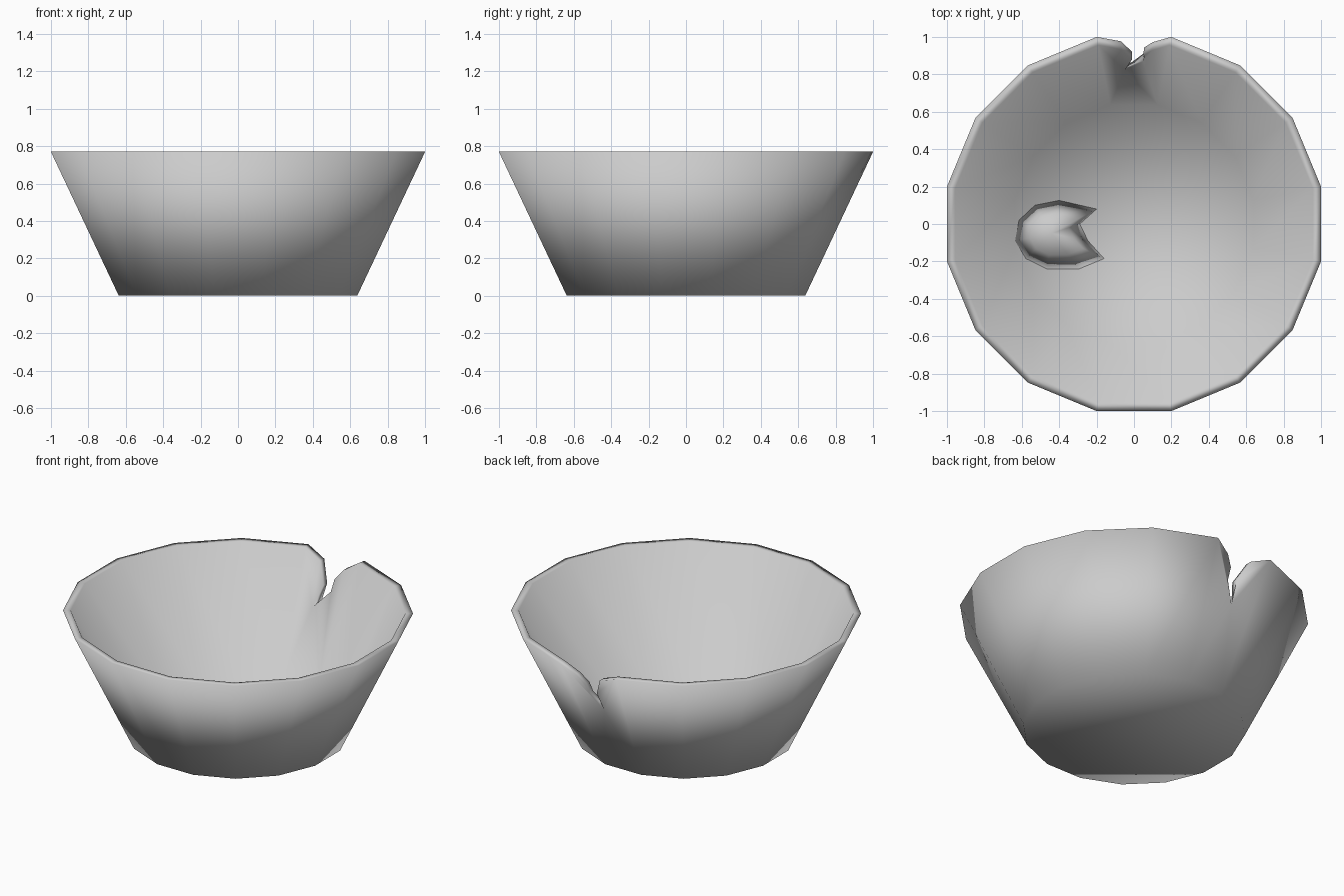
import bpy, bmesh
from math import cos, sin, pi

SIDES = 16
HEIGHT, FLOOR = 0.77, 0.06
R_BASE, R_RIM, WALL = 0.65, 1.02, 0.045
FLAT = cos(pi / SIDES)          # flat-to-corner ratio of the polygon

if "Cube" in bpy.data.objects:
    bpy.data.objects.remove(bpy.data.objects["Cube"], do_unlink=True)

clay = bpy.data.materials.new("pale_grey_clay")
clay.use_nodes = True
clay.diffuse_color = (0.6, 0.6, 0.6, 1)
bsdf = next(n for n in clay.node_tree.nodes if n.type == 'BSDF_PRINCIPLED')
bsdf.inputs["Base Color"].default_value = clay.diffuse_color
bsdf.inputs["Roughness"].default_value = 0.8


def finish(bm, name):
    """Turn a bmesh into a smooth object with consistent normals."""
    bmesh.ops.recalc_face_normals(bm, faces=bm.faces)
    mesh = bpy.data.meshes.new(name)
    bm.to_mesh(mesh)
    bm.free()
    mesh.materials.append(clay)
    for p in mesh.polygons:
        p.use_smooth = True
    obj = bpy.data.objects.new(name, mesh)
    bpy.context.collection.objects.link(obj)
    return obj


def ring(bm, radius, z):
    """Corner ring whose first and last corners flank the back face."""
    return [bm.verts.new((radius * cos(a), radius * sin(a), z))
            for a in (pi / 2 + (i + 0.5) * 2 * pi / SIDES for i in range(SIDES))]


# Crack edge on the back face as (x, z), from the right rim corner to the left one
CRACK = [(-0.07, 0.72), (-0.01, 0.60), (-0.02, 0.47),
         (0.05, 0.58), (0.055, 0.65), (0.10, 0.71)]
TIP = 2


def crack_edge(bm, r_low, r_high, z_low, tip_shift):
    """Crack points placed on the sloping back face of one wall skin."""
    verts = []
    for i, (x, z) in enumerate(CRACK):
        t = (z - z_low) / (HEIGHT - z_low)
        y = FLAT * (r_low + (r_high - r_low) * t)
        verts.append(bm.verts.new((x + (tip_shift if i == TIP else 0), y, z)))
    return verts


def skin(bm, r_low, r_high, z_low, tip_shift):
    """One skin of the bowl: disc, side walls and cracked back face."""
    low, high = ring(bm, r_low, z_low), ring(bm, r_high, HEIGHT)
    bm.faces.new(low)
    for i in range(SIDES - 1):
        bm.faces.new((low[i], low[i + 1], high[i + 1], high[i]))
    crack = crack_edge(bm, r_low, r_high, z_low, tip_shift)
    bm.faces.new([low[0], high[0]] + crack[:TIP + 1])
    bm.faces.new((low[0], crack[TIP], low[-1]))
    bm.faces.new([low[-1]] + crack[TIP:] + [high[-1]])
    return list(reversed(high)) + crack      # closed lip loop


# Bowl: outer and inner skins joined by the lip
bm = bmesh.new()
outer = skin(bm, R_BASE, R_RIM, 0, 0)
inner = skin(bm, R_BASE, R_RIM - WALL, FLOOR, -0.03)
for i in range(len(outer)):
    j = (i + 1) % len(outer)
    bm.faces.new((outer[i], outer[j], inner[j], inner[i]))
finish(bm, "cracked_bowl")

# Broken chip: rounded piece with a jagged bite, lying on the bowl floor
CHIP = [(-0.20, 0.08), (-0.40, 0.126), (-0.53, 0.10), (-0.615, 0.02),
        (-0.636, -0.09), (-0.578, -0.185), (-0.465, -0.24), (-0.294, -0.24),
        (-0.16, -0.185), (-0.246, -0.09), (-0.29, 0.0)]
CX, CY = -0.44, -0.05
bm = bmesh.new()
levels = [[bm.verts.new((CX + (x - CX) * s, CY + (y - CY) * s, FLOOR + h)) for x, y in CHIP]
          for s, h in ((1, 0), (0.6, 0.10))]
top = bm.verts.new((CX, CY, FLOOR + 0.14))
bm.faces.new(levels[0])
for i in range(len(CHIP)):
    j = (i + 1) % len(CHIP)
    bm.faces.new((levels[0][i], levels[0][j], levels[1][j], levels[1][i]))
    bm.faces.new((levels[1][i], levels[1][j], top))
finish(bm, "broken_chip")
